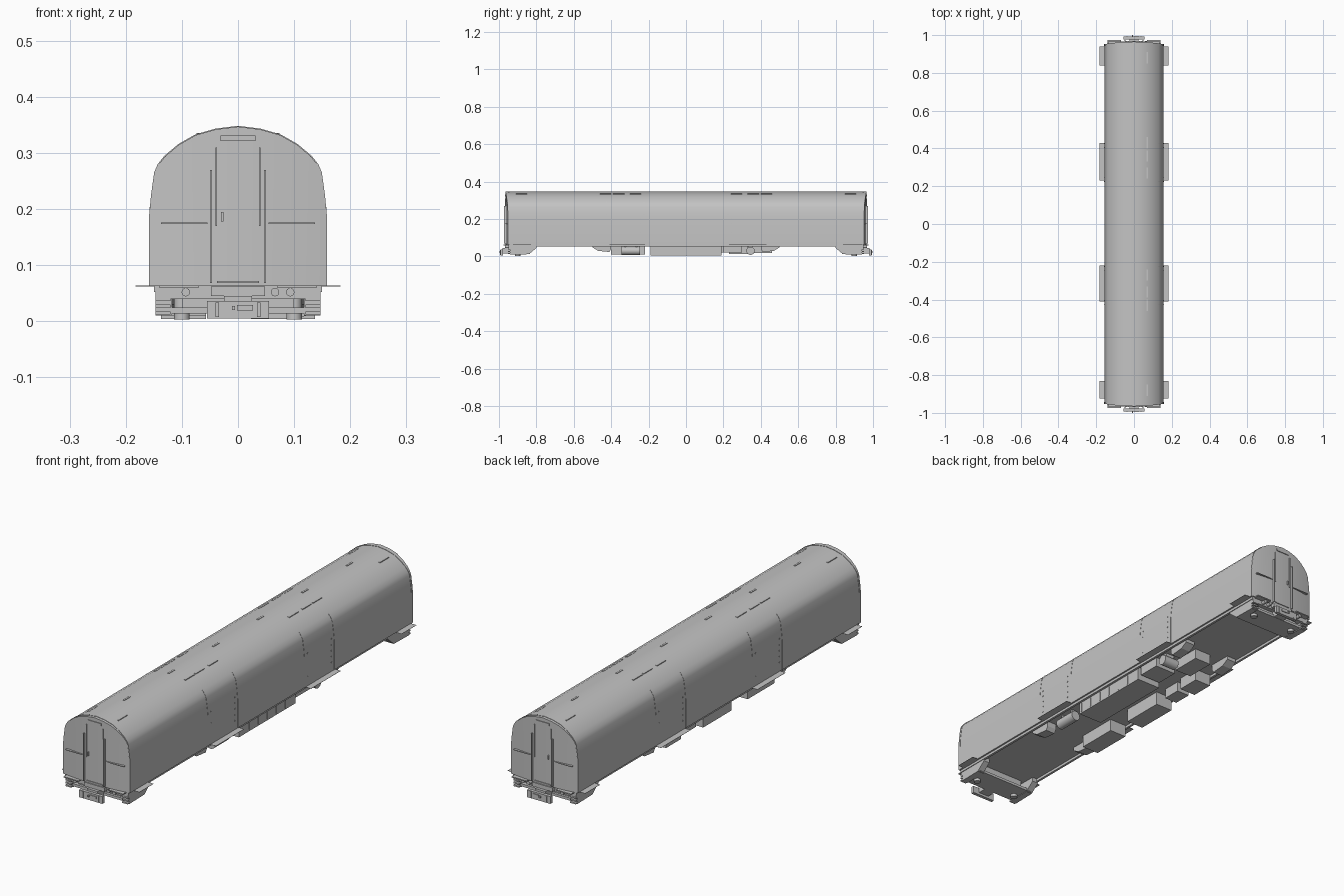
import bpy, bmesh, math
from mathutils import Vector

if "Cube" in bpy.data.objects:
    bpy.data.objects.remove(bpy.data.objects["Cube"])

grey = bpy.data.materials.new("plain_grey")
grey.diffuse_color = (0.55, 0.55, 0.55, 1)
grey.use_nodes = True
grey.node_tree.nodes["Principled BSDF"].inputs["Base Color"].default_value = grey.diffuse_color


def finish(name, bm, smooth=False):
    bmesh.ops.recalc_face_normals(bm, faces=bm.faces)
    me = bpy.data.meshes.new(name)
    bm.to_mesh(me)
    bm.free()
    me.materials.append(grey)
    ob = bpy.data.objects.new(name, me)
    bpy.context.collection.objects.link(ob)
    if smooth:
        bpy.ops.object.select_all(action='DESELECT')
        bpy.context.view_layer.objects.active = ob
        ob.select_set(True)
        bpy.ops.object.shade_smooth_by_angle(angle=math.radians(30))
    return ob


def add_box(bm, x0, x1, y0, y1, z0, z1):
    vs = bmesh.ops.create_cube(bm, size=1)["verts"]
    for v in vs:
        v.co = Vector(((x0, x1)[v.co.x > 0], (y0, y1)[v.co.y > 0], (z0, z1)[v.co.z > 0]))


def boxes(name, *specs):
    bm = bmesh.new()
    for s in specs:
        add_box(bm, *s)
    return finish(name, bm)


def cylinder(name, r, length, loc, axis):
    bm = bmesh.new()
    bmesh.ops.create_cone(bm, cap_ends=True, segments=16, radius1=r, radius2=r, depth=length)
    rot = Vector((0, 0, 1)).rotation_difference(Vector(axis))
    for v in bm.verts:
        v.co = rot @ v.co + Vector(loc)
    return finish(name, bm, True)


def wedge(name, x0, x1, yz):
    # side outline in y and z, extruded across x
    bm = bmesh.new()
    f = bm.faces.new([bm.verts.new((x0, y, z)) for y, z in yz])
    g = bmesh.ops.extrude_face_region(bm, geom=[f])["geom"]
    for v in g:
        if isinstance(v, bmesh.types.BMVert):
            v.co.x = x1
    return finish(name, bm)


# Body shell: arched section with gently bowed ends
half = [(0.157, 0.063), (0.1568, 0.19), (0.1535, 0.225), (0.148, 0.265), (0.142, 0.279),
        (0.13, 0.294), (0.105, 0.315), (0.075, 0.332), (0.04, 0.342), (0.0, 0.347)]
section = half + [(-x, z) for x, z in half[-2::-1]]
FLOOR = 0.063


def end_y(x):
    return 0.965 - 0.013 * (x / 0.157) ** 2


bm = bmesh.new()
top, low = {}, {}
for s in (-1, 1):
    top[s] = [bm.verts.new((x, s * end_y(x), z)) for x, z in section]
    low[s] = [bm.verts.new((x, s * end_y(x), FLOOR)) for x, z in section[1:-1]]
    low[s] = [top[s][0]] + low[s] + [top[s][-1]]
n = len(section)
for i in range(n - 1):
    bm.faces.new((top[-1][i], top[-1][i + 1], top[1][i + 1], top[1][i]))
    bm.faces.new((low[-1][i], low[1][i], low[1][i + 1], low[-1][i + 1]))
    for s in (-1, 1):
        loop = [top[s][i], top[s][i + 1], low[s][i + 1], low[s][i]]
        bm.faces.new(list(dict.fromkeys(loop)))
finish("body_shell", bm, True)


# Thin bands following the body section at panel joints and ends
def band(name, y0, y1, pts, t):
    bm = bmesh.new()
    rows = []
    for y, off in ((y0, -0.002), (y0, t), (y1, t), (y1, -0.002)):
        rows.append([bm.verts.new((x * (1 + off / 0.157), y, z + off * max(0, (z - 0.2) / 0.15)))
                     for x, z in pts])
    for a, b in zip(rows, rows[1:]):
        for i in range(len(pts) - 1):
            bm.faces.new((a[i], a[i + 1], b[i + 1], b[i]))
    finish(name, bm, True)


for s in (-1, 1):
    band("end_band", s * 0.943, s * 0.952, section, 0.0015)
    for y in (0.225, 0.425):
        for pts in (section[:6], section[-6:]):
            band("panel_joint", s * y - 0.002, s * y + 0.002, pts, 0.001)

# Rivets beside the panel joints and small roof gutters
rivets, gutters = [], []
for sx in (-1, 1):
    for sy in (-1, 1):
        for k in range(5):
            z = 0.1 + 0.025 * k
            for y in (0.245, 0.405):
                rivets.append((sx * 0.156, sx * 0.1578, sy * y - .002, sy * y + .002, z, z + .004))
        for y in (0.27, 0.36, 0.43, 0.88):
            gutters.append((sx * 0.066, sx * 0.074, sy * y - .03, sy * y + .03, 0.33, 0.3355))
boxes("rivets", *rivets)
boxes("roof_gutters", *gutters)
boxes("roof_vents", *[(-0.004, 0.004, y - .02, y + .02, 0.345, 0.3485)
                      for y in (-0.75, -0.45, -0.15, 0.15, 0.45, 0.75)])

# Door threshold plates along both sides
boxes("threshold_plates", *[(sx * 0.145, sx * 0.183, y0, y1, 0.0625, 0.0635)
                            for sx in (-1, 1)
                            for y0, y1 in ((-.925, -.83), (-.41, -.22), (.23, .43), (.84, .94))])

# Underframe sills
boxes("underframe_sills", *[(sx * 0.14, sx * 0.15, -0.95, 0.95, 0.052, 0.0635) for sx in (-1, 1)])

# End details and running gear carriers, repeated at both ends
for s in (-1, 1):
    def at(x0, x1, y0, y1, z0, z1):
        return (x0, x1, s * y0, s * y1, z0, z1)
    boxes("end_door_frame", *[at(x - .002, x + .002, .955, .973, .068, .27) for x in (-.048, .048)],
          *[at(x - .0015, x + .0015, .955, .968, .17, .31) for x in (-.039, .039)],
          at(-.037, .037, .955, .968, .068, .072))
    boxes("door_handle", at(-.03, -.026, .96, .97, .178, .195))
    boxes("end_handrails", *[at(sx * .054, sx * .137, .952, .967, .1735, .1765) for sx in (-1, 1)])
    boxes("destination_panel", at(-.031, .031, .96, .968, .321, .331))
    boxes("end_steps", *[at(sx * .07, sx * .14, .94, .975, .059, .0635) for sx in (-1, 1)])
    boxes("buffer_beam", at(-.147, .147, .925, .95, .04, .063), at(-.048, .048, .94, .968, .045, .062))
    boxes("coupler", at(-.055, .055, .978, .992, .005, .036), at(-.025, .025, .92, .98, .015, .045),
          at(-.04, -.034, .99, .995, .008, .034), at(.034, .04, .99, .995, .008, .034),
          at(-.002, .027, .99, .9955, .019, .029), at(-.011, -.005, .99, 1.0, .02, .027))
    for x in (-.093, .066, .093):
        cylinder("hose_connector", .0075, .02, (x, s * .958, .052), (0, 1, 0))
    boxes("end_carrier", at(-.14, .14, .835, .94, .014, .025), at(-.1, .1, .855, .93, .024, .064))
    for sx in (-1, 1):
        wedge("carrier_side", sx * .118, sx * .147,
              [(s * .94, .01), (s * .84, .012), (s * .8, .045), (s * .8, .063), (s * .94, .063)])
        boxes("carrier_ribs", *[at(sx * .12, sx * .147, .935, .952, z, z + .006) for z in (.012, .024, .036)])
        cylinder("carrier_spring", .014, .05, (sx * .1, s * .9, .028), (0, 0, 1))
        # Curved hanger brackets inboard
        wedge("hanger_bracket", sx * .09, sx * .135,
              [(s * .5, .063), (s * .5, .048), (s * .47, .03), (s * .41, .024), (s * .4, .04), (s * .4, .063)])

# Underfloor equipment on the right side
boxes("main_equipment_case", (.023, .137, -.19, .19, .004, .064))
boxes("case_ribs", *[(.136, .139, -.18 + .06 * k, -.176 + .06 * k, .01, .05) for k in range(7)])
boxes("side_equipment_right", (.03, .13, .2, .3, .022, .064), (-.03, .05, .33, .46, .018, .064))
cylinder("air_tank", .022, .1, (.112, -.295, .03), (0, 1, 0))
cylinder("compressor_drum", .022, .07, (.1, .345, .03), (1, 0, 0))
boxes("tank_hangers", (.105, .119, -.33, -.32, .045, .064), (.105, .119, -.27, -.26, .045, .064),
      (.08, .12, .335, .355, .045, .064))

# Underfloor equipment on the left side
boxes("left_equipment_cases", (-.137, -.057, -.4, -.22, .01, .064), (-.137, -.057, -.11, .08, .004, .064),
      (-.13, -.07, .12, .2, .02, .064), (-.137, -.06, .23, .33, .012, .064))
